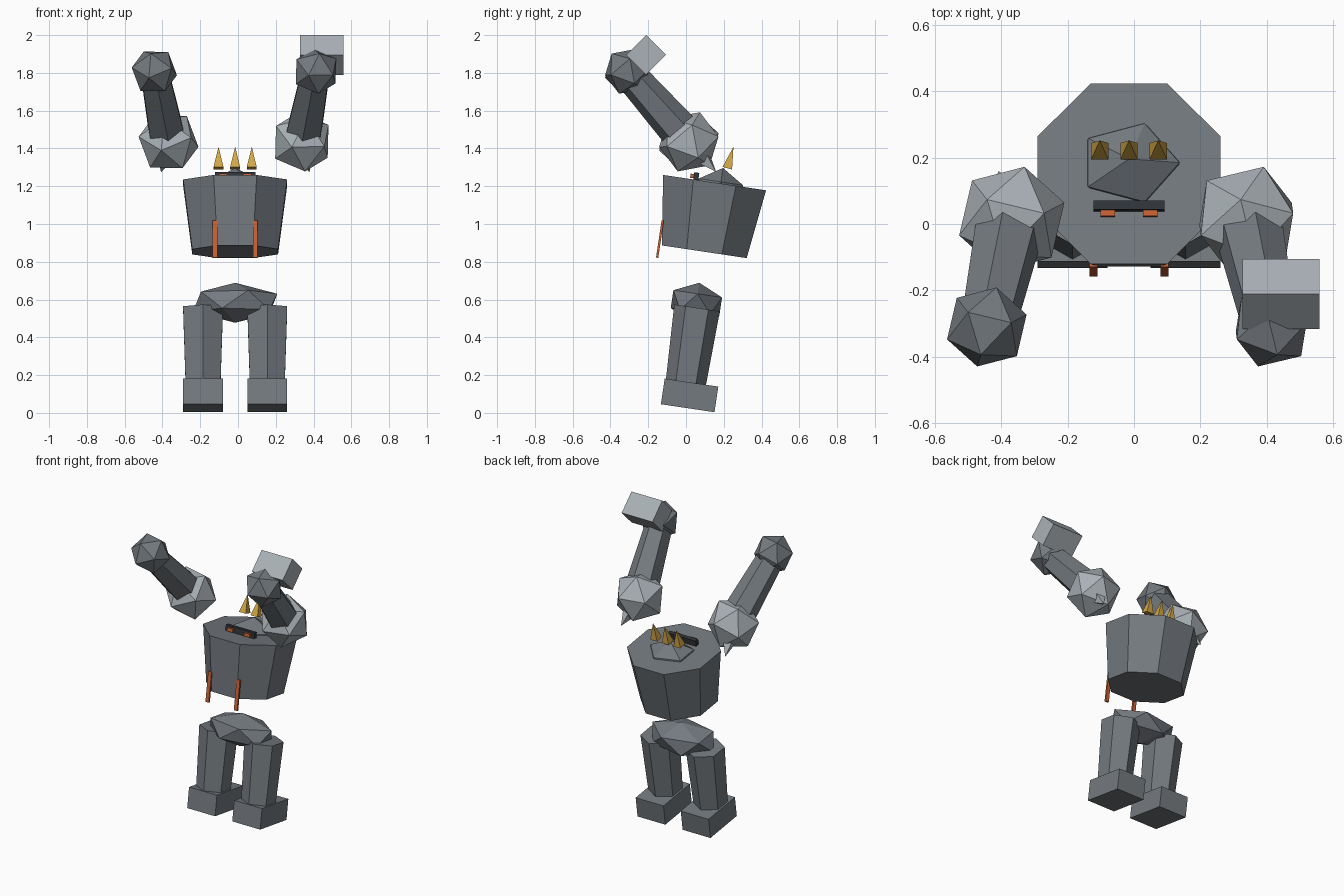
import bpy
from math import radians
from mathutils import Vector, Euler

cube = bpy.data.objects.get("Cube")
if cube:
    bpy.data.objects.remove(cube, do_unlink=True)


def material(name, r, g, b):
    m = bpy.data.materials.new(name)
    m.use_nodes = True
    m.diffuse_color = (r, g, b, 1)
    m.node_tree.nodes["Principled BSDF"].inputs["Base Color"].default_value = (r, g, b, 1)
    return m


STONE = material("stone grey", 0.175, 0.195, 0.215)
PALE = material("pale grey", 0.40, 0.44, 0.47)
DARK = material("charcoal", 0.03, 0.034, 0.04)
GOLD = material("gold", 0.64, 0.38, 0.06)
ORANGE = material("burnt orange", 0.58, 0.12, 0.035)

MID = -0.015                                # body centre line
TILT = Euler((radians(-8.5), 0, 0))         # backward lean of the body


def finish(name, mat, rot):
    ob = bpy.context.object
    ob.name = name
    ob.data.materials.append(mat)
    ob.rotation_euler = rot
    return ob


def box(name, mat, loc, size, rot=TILT):
    bpy.ops.mesh.primitive_cube_add(size=1, location=loc)
    finish(name, mat, rot).scale = size


def rock(name, mat, loc, size, rot=TILT):
    bpy.ops.mesh.primitive_ico_sphere_add(subdivisions=1, radius=1, location=loc)
    finish(name, mat, rot).scale = size


def taper(name, mat, loc, sides, low, high, height, rot=TILT, turn=0):
    bpy.ops.mesh.primitive_cone_add(vertices=sides, radius1=low, radius2=high,
                                    depth=height, location=loc)
    ob = finish(name, mat, rot)
    ob.data.transform(Euler((0, 0, radians(turn))).to_matrix().to_4x4())


# Torso, head and pelvis
taper("torso", STONE, (MID, 0.124, 1.036), 8, 0.246, 0.298, 0.37, turn=22.5)
rock("head", STONE, (MID, 0.176, 1.163), (0.17, 0.14, 0.135))
rock("pelvis", STONE, (MID, 0.055, 0.583), (0.25, 0.153, 0.107))

# Visor with a pair of eyes
box("visor", DARK, (MID, 0.054, 1.25), (0.215, 0.027, 0.045))

# Crown of three spikes
for i, name in enumerate(("right", "middle", "left")):
    taper(name + "_crown_spike", GOLD, (MID + (i - 1) * 0.088, 0.235, 1.352),
          4, 0.037, 0, 0.118, Euler((radians(-16), 0, 0)), 45)

for side, s in (("left", 1), ("right", -1)):
    # Face and chest details
    box(side + "_eye", ORANGE, (MID + s * 0.064, 0.034, 1.254), (0.043, 0.022, 0.022))
    box(side + "_chest_strip", ORANGE, (MID + s * 0.107, -0.138, 0.92), (0.025, 0.012, 0.2))

    # Leg and foot
    taper(side + "_leg", STONE, (MID + s * 0.17, 0.029, 0.358), 6, 0.107, 0.122, 0.4)
    box(side + "_foot", STONE, (MID + s * 0.17, 0.019, 0.0925), (0.21, 0.287, 0.137))

    # Raised arm from shoulder to fist
    pose = Euler((radians(-139), radians(s * 11), 0))
    shoulder = Vector((MID + s * 0.353, 0.015, 1.435))
    fist = Vector((MID + s * 0.428, -0.31, 1.808))
    rock(side + "_shoulder", PALE, shoulder, (0.168,) * 3, pose)
    taper(side + "_arm", STONE, shoulder.lerp(fist, 0.5), 6, 0.086, 0.107, 0.44, pose)
    rock(side + "_fist", STONE, fist, (0.127,) * 3, pose)

    # Spike at the back of the shoulder
    out = Vector((s * 0.04, 0.145, -0.16))
    taper(side + "_shoulder_spike", PALE, shoulder + out * 0.7, 4, 0.06, 0,
          out.length * 0.6, out.to_track_quat("Z", "Y").to_euler(), 45)

# Block held over the left fist
box("held_block", PALE, (0.443, -0.211, 1.895), (0.232, 0.149, 0.149),
    Euler((radians(45), 0, 0)))
